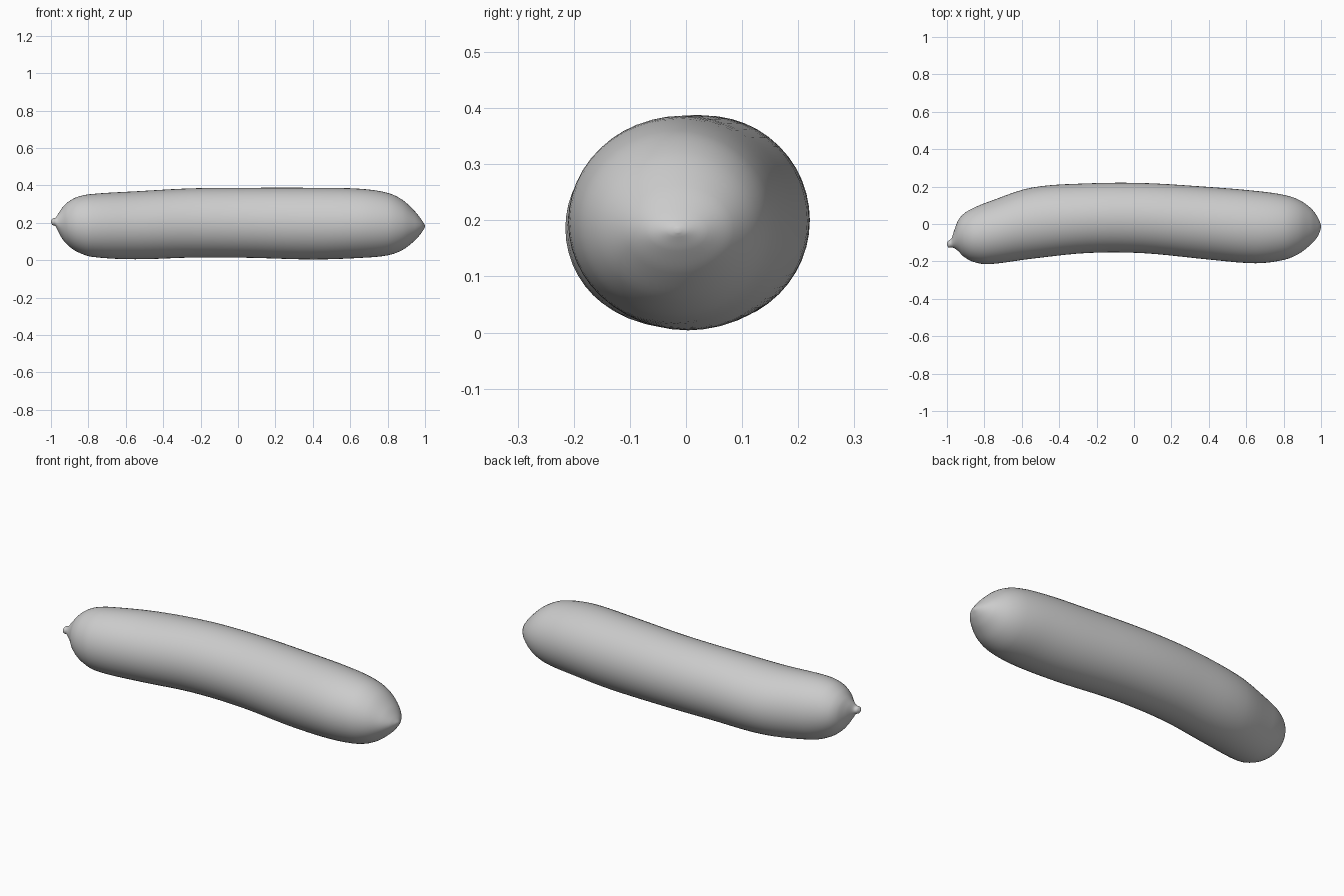
import bpy, bmesh
from math import sin, cos, pi
from mathutils import Vector

default = bpy.data.objects.get("Cube")
if default:
    bpy.data.objects.remove(default, do_unlink=True)

SIDES, STEPS = 48, 5

skin = bpy.data.materials.new("pale_grey")
skin.use_nodes = True
grey = (0.6, 0.6, 0.6, 1)
skin.diffuse_color = grey
skin.node_tree.nodes["Principled BSDF"].inputs["Base Color"].default_value = grey

# Stations along the body: x, front, back, bottom, top
STATIONS = [
    (-1.0, -.113, -.102, .2, .21),
    (-.992, -.126, -.089, .188, .222),
    (-.975, -.125, -.075, .18, .228),
    (-.96, -.13, -.03, .15, .25),
    (-.94, -.145, .02, .115, .28),
    (-.91, -.175, .055, .08, .31),
    (-.86, -.202, .085, .045, .338),
    (-.78, -.215, .118, .018, .354),
    (-.55, -.186, .194, .005, .368),
    (-.25, -.155, .217, .014, .384),
    (.05, -.156, .219, .013, .387),
    (.4, -.19, .198, .004, .387),
    (.65, -.21, .177, .012, .382),
    (.8, -.192, .156, .026, .36),
    (.88, -.16, .13, .055, .322),
    (.945, -.11, .085, .105, .262),
    (.98, -.07, .04, .145, .218),
    (.996, -.035, .005, .17, .194),
    (1.0, -.018, -.01, .178, .186),
]


def smooth_stations(points):
    """Catmull-Rom interpolation through the stations."""
    pts = [Vector(p) for p in points]
    out = []
    for i in range(len(pts) - 1):
        a, b = pts[max(i - 1, 0)], pts[i]
        c, d = pts[i + 1], pts[min(i + 2, len(pts) - 1)]
        # tangents scaled to the uneven spacing
        span = c[0] - b[0]
        m0 = (c - a) * (span / (c[0] - a[0]))
        m1 = (d - b) * (span / (d[0] - b[0]))
        for s in range(STEPS):
            t = s / STEPS
            out.append(b * (2*t**3 - 3*t**2 + 1) + m0 * (t**3 - 2*t**2 + t)
                       + c * (3*t**2 - 2*t**3) + m1 * (t**3 - t**2))
    return out + [pts[-1]]


# Curved body with a small stem nub at its right end
bm = bmesh.new()
rings = []
for x, front, back, low, high in smooth_stations(STATIONS):
    cy, cz = (front + back) / 2, (low + high) / 2
    ry, rz = (back - front) / 2, (high - low) / 2
    rings.append([bm.verts.new((x, cy + ry * cos(2 * pi * k / SIDES),
                                cz + rz * sin(2 * pi * k / SIDES)))
                  for k in range(SIDES)])
for a, b in zip(rings, rings[1:]):
    for k in range(SIDES):
        n = (k + 1) % SIDES
        bm.faces.new((a[k], a[n], b[n], b[k]))
bm.faces.new(rings[0])
bm.faces.new(rings[-1])
bmesh.ops.recalc_face_normals(bm, faces=bm.faces)
for f in bm.faces:
    f.smooth = True

mesh = bpy.data.meshes.new("body")
bm.to_mesh(mesh)
bm.free()
mesh.materials.append(skin)
body = bpy.data.objects.new("body", mesh)
bpy.context.collection.objects.link(body)
